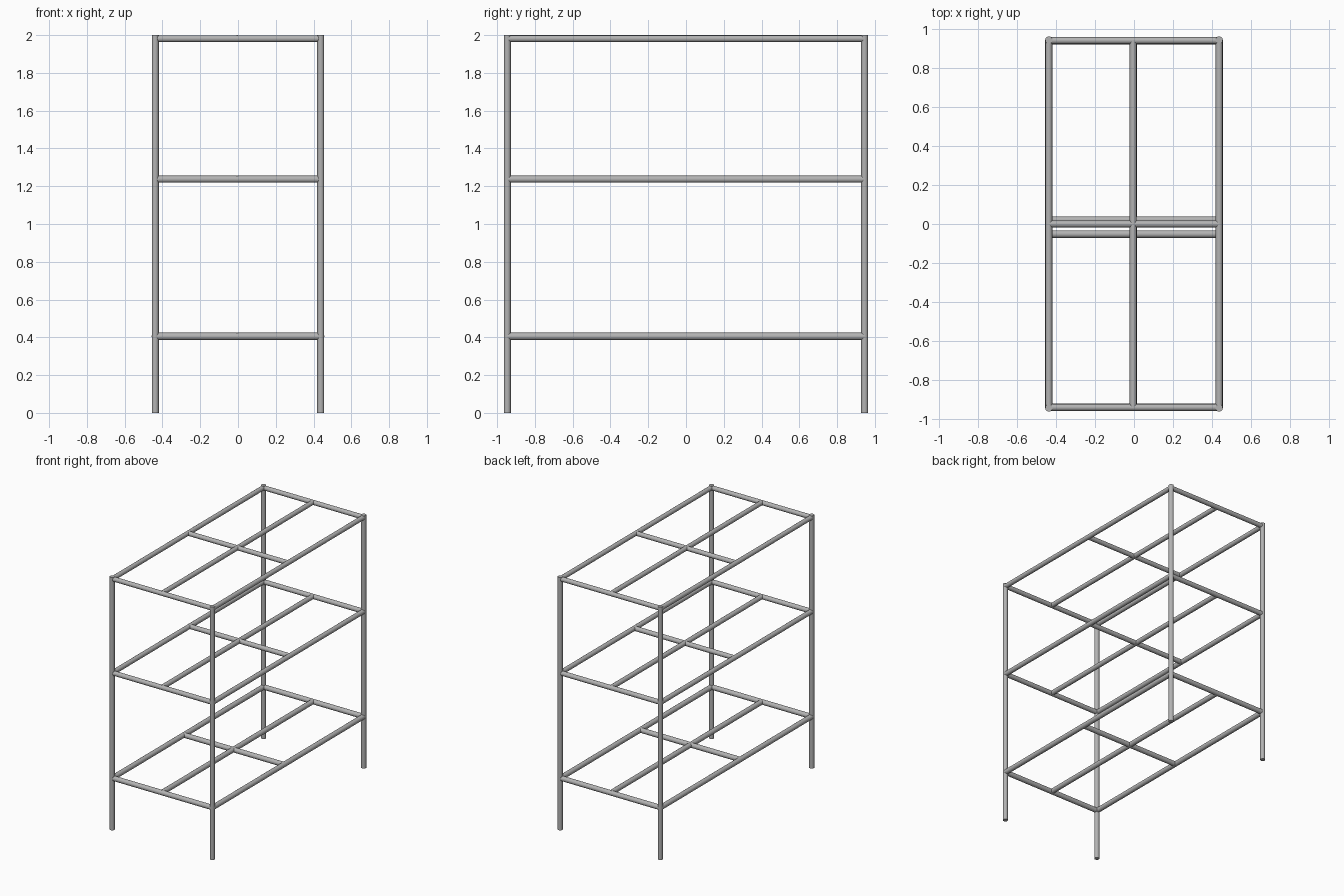
import bpy
from mathutils import Vector

cube = bpy.data.objects.get("Cube")
if cube:
    bpy.data.objects.remove(cube, do_unlink=True)

# Single painted steel colour
steel = bpy.data.materials.new("grey_steel")
steel.use_nodes = True
GREY = (0.45, 0.45, 0.45, 1.0)
steel.diffuse_color = GREY
steel.node_tree.nodes["Principled BSDF"].inputs["Base Color"].default_value = GREY

HALF_X, HALF_Y, HEIGHT, LEG_R = 0.438, 0.946, 2.0, 0.0185


def tube(name, start, end, radius):
    """Round bar between two points."""
    start, end = Vector(start), Vector(end)
    axis = end - start
    bpy.ops.mesh.primitive_cylinder_add(
        vertices=16, radius=radius, depth=axis.length,
        location=(start + end) / 2,
        rotation=axis.to_track_quat("Z", "Y").to_euler())
    obj = bpy.context.object
    obj.name = name
    obj.data.materials.append(steel)
    bpy.ops.object.shade_smooth_by_angle()


SIDES = (("right", -1), ("left", 1))
ENDS = (("front", -1), ("back", 1))

# Four upright legs
for side, sx in SIDES:
    for end, sy in ENDS:
        x, y = sx * HALF_X, sy * HALF_Y
        tube(f"{end}_{side}_leg", (x, y, 0), (x, y, HEIGHT), LEG_R)

# Three shelf frames: height, bar radius, position of the middle cross bar
SHELVES = (("lower", 0.405, 0.0195, -0.052),
           ("middle", 1.237, 0.0185, 0.02),
           ("upper", 1.981, 0.018, 0.0))

for level, z, r, cross_y in SHELVES:
    for side, sx in SIDES:
        x = sx * HALF_X
        tube(f"{level}_{side}_rail", (x, -HALF_Y, z), (x, HALF_Y, z), r)
    for end, sy in ENDS:
        y = sy * (HALF_Y - 0.003)
        tube(f"{level}_{end}_rail", (-HALF_X, y, z), (HALF_X, y, z), r)
    # Inner supports
    tube(f"{level}_cross_bar", (-HALF_X, cross_y, z), (HALF_X, cross_y, z), r)
    tube(f"{level}_long_bar", (-0.004, -HALF_Y, z + 0.001),
         (-0.004, HALF_Y, z + 0.001), r)
